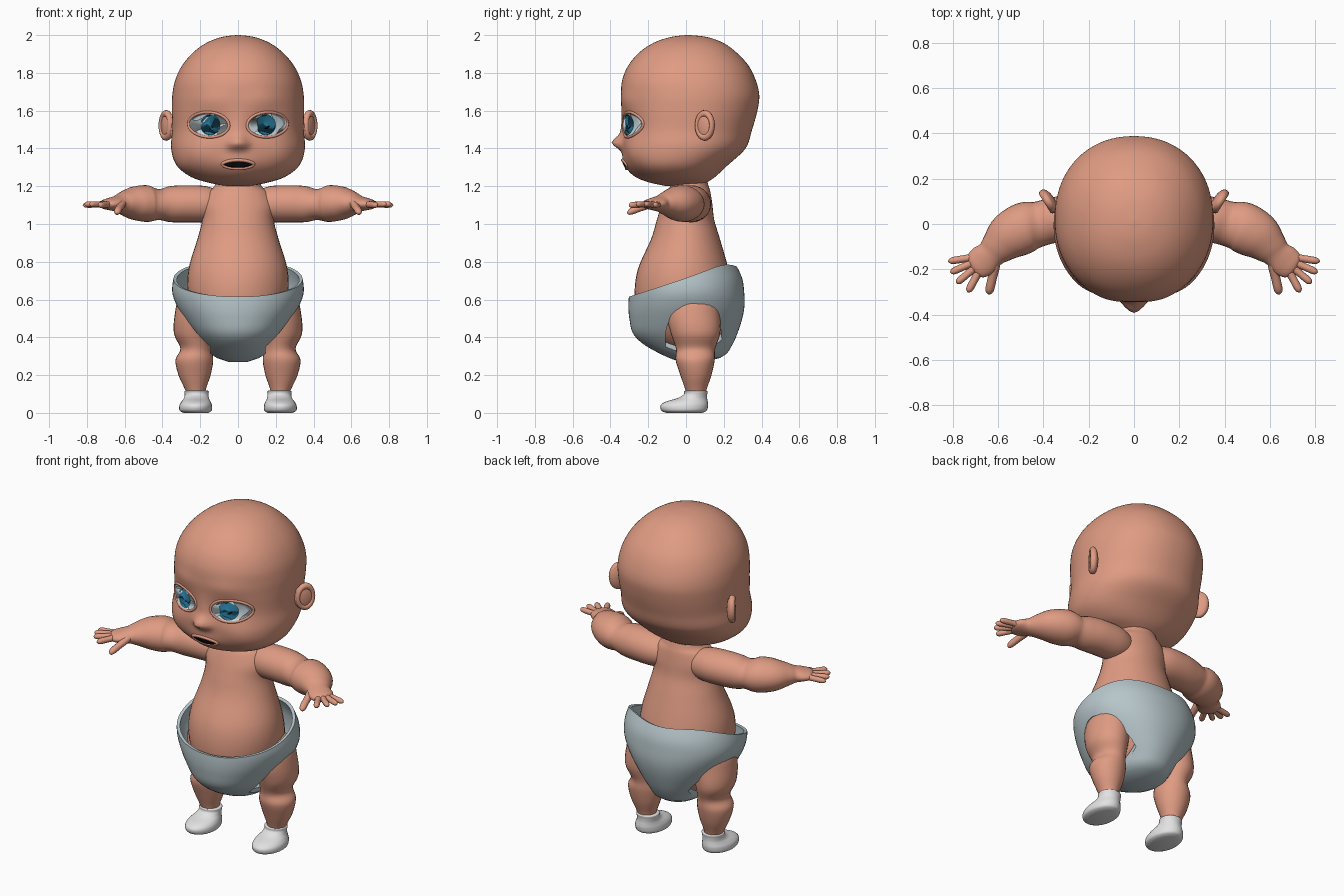
import bpy, bmesh, math
from mathutils import Vector
from mathutils.bvhtree import BVHTree

if "Cube" in bpy.data.objects:
    bpy.data.objects.remove(bpy.data.objects["Cube"])


def material(name, rgb):
    m = bpy.data.materials.new(name)
    m.diffuse_color = (*rgb, 1)
    m.use_nodes = True
    m.node_tree.nodes["Principled BSDF"].inputs["Base Color"].default_value = m.diffuse_color
    return m


SKIN = material("skin", (0.74, 0.33, 0.225))
CLOTH = material("diaper_cloth", (0.47, 0.56, 0.59))
SHOE = material("shoe_white", (0.76, 0.76, 0.76))
EYE = material("eye_white", (0.62, 0.72, 0.76))
IRIS = material("iris_blue", (0.02, 0.17, 0.29))
BLACK = material("black", (0.004, 0.004, 0.005))


def finish(name, bm, mat):
    bmesh.ops.recalc_face_normals(bm, faces=bm.faces)
    me = bpy.data.meshes.new(name)
    bm.to_mesh(me)
    bm.free()
    me.materials.append(mat)
    me.polygons.foreach_set("use_smooth", [True] * len(me.polygons))
    ob = bpy.data.objects.new(name, me)
    bpy.context.collection.objects.link(ob)
    return ob


def spline(rows, u):
    """Catmull-Rom sample through rows of numbers, u counted in rows."""
    n = len(rows) - 1
    i = min(int(u), n - 1)
    t = u - i
    a, b, c, d = (rows[max(0, min(n, i + k))] for k in (-1, 0, 1, 2))
    return [0.5 * (2 * q + (r - p) * t + (2 * p - 5 * q + 4 * r - s) * t * t
                   + (3 * q - p - 3 * r + s) * t ** 3)
            for p, q, r, s in zip(a, b, c, d)]


def dense(rows, sub):
    return [spline(rows, k / sub) for k in range((len(rows) - 1) * sub + 1)]


def skin_rings(name, rings, mat, caps=True):
    bm = bmesh.new()
    vs = [[bm.verts.new(p) for p in r] for r in rings]
    n = len(vs[0])
    for a, b in zip(vs, vs[1:]):
        for i in range(n):
            bm.faces.new((a[i], a[(i + 1) % n], b[(i + 1) % n], b[i]))
    if caps:
        bm.faces.new(vs[0])
        bm.faces.new(vs[-1])
    return finish(name, bm, mat)


def section(a, power):
    c, s = math.cos(a), math.sin(a)
    return (math.copysign(abs(c) ** (2 / power), c),
            math.copysign(abs(s) ** (2 / power), s))


def stack(name, rows, mat, seg=32, sub=5, power=2.0, side=1, bump=None):
    """Upright form; rows are z, centre x, half width, front y, back y."""
    rings = []
    for z, cx, rx, yf, yb in dense(rows, sub):
        ring = []
        for i in range(seg):
            c, s = section(math.tau * i / seg, power)
            p = Vector((side * cx + rx * c, (yf + yb) / 2 + (yb - yf) / 2 * s, z))
            if bump and s < 0:
                p.y -= bump(p) * min(1, -2 * s)
            ring.append(p)
        rings.append(ring)
    return skin_rings(name, rings, mat)


def limb(name, rows, mat, side, seg=20, sub=5):
    """Form swept along a path; rows are x, y, z, flat radius, vertical radius."""
    pts = dense(rows, sub)
    rings = []
    for k, (x, y, z, rh, rv) in enumerate(pts):
        p, q = pts[max(0, k - 1)], pts[min(len(pts) - 1, k + 1)]
        t = Vector((q[0] - p[0], q[1] - p[1], 0)).normalized()
        ring = []
        for i in range(seg):
            a = math.tau * i / seg
            h = rh * math.cos(a)
            ring.append(Vector((side * (x - t.y * h), y + t.x * h, z + rv * math.sin(a))))
        rings.append(ring)
    return skin_rings(name, rings, mat)


# head, with nose, sockets, cheeks and chin raised from the surface
BUMPS = [(0, 1.43, 0.042, 0.034, 0.05), (0, 1.49, 0.04, 0.07, 0.012),
         (0, 1.32, 0.10, 0.05, 0.015), (0, 1.255, 0.09, 0.035, 0.012)]
for sx in (-1, 1):
    BUMPS += [(sx * 0.15, 1.53, 0.09, 0.055, -0.018), (sx * 0.24, 1.37, 0.09, 0.07, 0.015),
              (sx * 0.038, 1.418, 0.022, 0.02, 0.014), (sx * 0.14, 1.66, 0.10, 0.05, 0.008)]


def face_bump(p):
    return sum(h * math.exp(-((p.x - x) / w) ** 2 - ((p.z - z) / t) ** 2)
               for x, z, w, t, h in BUMPS)


head = stack("head", [
    (1.20, 0, 0.06, -0.10, 0.07), (1.22, 0, 0.16, -0.19, 0.11), (1.25, 0, 0.25, -0.255, 0.155),
    (1.31, 0, 0.325, -0.31, 0.22), (1.40, 0, 0.354, -0.335, 0.315), (1.50, 0, 0.348, -0.335, 0.35),
    (1.60, 0, 0.35, -0.34, 0.378), (1.68, 0, 0.348, -0.343, 0.388), (1.76, 0, 0.333, -0.338, 0.37),
    (1.84, 0, 0.295, -0.305, 0.33), (1.91, 0, 0.235, -0.245, 0.265), (1.96, 0, 0.165, -0.17, 0.195),
    (1.99, 0, 0.085, -0.08, 0.11), (2.0, 0, 0.01, 0.0, 0.02)],
    SKIN, seg=128, sub=6, power=2.15, bump=face_bump)
TREE = BVHTree.FromPolygons([v.co for v in head.data.vertices],
                            [p.vertices[:] for p in head.data.polygons])


def on_face(x, z, lift):
    hit = TREE.ray_cast(Vector((x, -1, z)), Vector((0, 1, 0)))[0]
    return Vector((x, hit.y - lift, z))


def lens(cx, cz, w, h, sharp, tilt=0.0, r=1.0, n=40):
    out = []
    for i in range(n):
        c, s = math.cos(math.tau * i / n), math.sin(math.tau * i / n)
        out.append((cx + r * w * c, cz + r * (h * math.copysign(abs(s) ** sharp, s) + tilt * c)))
    return out


def face_plate(name, mat, lift, *shape):
    rings = [[on_face(x, z, lift) for x, z in lens(*shape, r=r)]
             for r in (1, 0.8, 0.6, 0.4, 0.2, 0.02)]
    return skin_rings(name, rings, mat)


def face_rim(name, radius, *shape):
    cu = bpy.data.curves.new(name, 'CURVE')
    cu.dimensions = '3D'
    cu.bevel_depth, cu.bevel_resolution = radius, 2
    pts = lens(*shape)
    sp = cu.splines.new('POLY')
    sp.points.add(len(pts) - 1)
    for q, (x, z) in zip(sp.points, pts):
        q.co = (*on_face(x, z, 0), 1)
    sp.use_cyclic_u = True
    cu.materials.append(SKIN)
    ob = bpy.data.objects.new(name, cu)
    bpy.context.collection.objects.link(ob)
    bpy.ops.object.select_all(action='DESELECT')
    ob.select_set(True)
    bpy.context.view_layer.objects.active = ob
    bpy.ops.object.convert(target='MESH')


# mouth and lips
face_plate("mouth", BLACK, 0.005, 0, 1.316, 0.078, 0.018, 1.2)
face_rim("lips", 0.009, 0, 1.316, 0.082, 0.022, 1.2)

# torso with belly and neck
stack("torso", [
    (0.31, 0, 0.08, -0.03, 0.10), (0.40, 0, 0.17, -0.20, 0.20), (0.50, 0, 0.23, -0.25, 0.25),
    (0.62, 0, 0.265, -0.272, 0.25), (0.76, 0, 0.262, -0.255, 0.225), (0.92, 0, 0.215, -0.185, 0.18),
    (1.02, 0, 0.19, -0.155, 0.15), (1.10, 0, 0.195, -0.13, 0.14), (1.165, 0, 0.165, -0.105, 0.13),
    (1.20, 0, 0.125, -0.085, 0.12), (1.27, 0, 0.11, -0.08, 0.10)], SKIN, seg=40)

# fingers as base x, base y, tip x, tip y, tip z, radius; thumb last
FINGERS = [(0.695, -0.145, 0.822, -0.165, 1.10, 0.016), (0.71, -0.17, 0.812, -0.215, 1.105, 0.016),
           (0.705, -0.195, 0.785, -0.262, 1.105, 0.016), (0.68, -0.20, 0.735, -0.302, 1.10, 0.017),
           (0.615, -0.19, 0.643, -0.312, 1.06, 0.02)]

for s, tag in ((-1, "right"), (1, "left")):
    # eyes
    face_plate(tag + "_eye_white", EYE, 0.004, s * 0.155, 1.526, 0.103, 0.062, 1.05, s * 0.004)
    face_plate(tag + "_iris", IRIS, 0.007, s * 0.147, 1.525, 0.052, 0.054, 1)
    face_plate(tag + "_pupil", BLACK, 0.009, s * 0.147, 1.525, 0.021, 0.022, 1)
    face_rim(tag + "_eyelid", 0.008, s * 0.155, 1.526, 0.107, 0.066, 1.05, s * 0.004)

    # ears: flat disc with a rolled rim
    turn = -s * math.radians(32)
    bpy.ops.mesh.primitive_uv_sphere_add(segments=24, ring_count=14, radius=1,
                                         location=(s * 0.372, 0.1, 1.52), rotation=(0, 0, turn))
    ear = bpy.context.object
    ear.scale = (0.024, 0.06, 0.075)
    ear.name = tag + "_ear"
    bpy.ops.mesh.primitive_torus_add(major_segments=28, minor_segments=10, major_radius=0.06,
                                     minor_radius=0.018, location=(s * 0.38, 0.1, 1.522),
                                     rotation=(0, math.pi / 2, turn))
    rim = bpy.context.object
    rim.scale = (1.05, 0.75, 1)
    rim.name = tag + "_ear_rim"
    for ob in (ear, rim):
        ob.data.materials.append(SKIN)
        ob.data.polygons.foreach_set("use_smooth", [True] * len(ob.data.polygons))

    # arm running into the palm
    limb(tag + "_arm", [
        (0.08, 0.03, 1.10, 0.07, 0.07), (0.17, 0.03, 1.105, 0.10, 0.095), (0.28, 0.025, 1.107, 0.105, 0.098),
        (0.36, 0.015, 1.105, 0.10, 0.095), (0.42, 0.0, 1.103, 0.10, 0.082), (0.48, -0.015, 1.108, 0.112, 0.097),
        (0.55, -0.055, 1.11, 0.105, 0.088), (0.605, -0.105, 1.11, 0.078, 0.062), (0.635, -0.135, 1.108, 0.064, 0.045),
        (0.67, -0.165, 1.106, 0.07, 0.034), (0.705, -0.19, 1.104, 0.055, 0.024), (0.72, -0.20, 1.104, 0.01, 0.006)],
        SKIN, s, seg=28)
    for k, (bx, by, tx, ty, tz, r) in enumerate(FINGERS):
        rows = [(bx + (tx - bx) * t, by + (ty - by) * t, 1.104 + (tz - 1.104) * t, r * w, r * w)
                for t, w in ((-0.35, 0.9), (0, 1.1), (0.4, 1), (0.75, 1), (0.92, 0.75), (1, 0.1))]
        limb(f"{tag}_{'thumb' if k == 4 else 'finger_%d' % (k + 1)}", rows, SKIN, s, seg=10, sub=3)

    # leg with knee crease
    stack(tag + "_leg", [
        (0.06, 0.215, 0.045, 0.01, 0.10), (0.12, 0.225, 0.054, -0.003, 0.108), (0.20, 0.23, 0.085, -0.03, 0.135),
        (0.28, 0.231, 0.10, -0.055, 0.152), (0.34, 0.222, 0.083, -0.053, 0.155), (0.42, 0.235, 0.104, -0.08, 0.18),
        (0.52, 0.222, 0.113, -0.105, 0.18), (0.61, 0.20, 0.11, -0.10, 0.17), (0.68, 0.18, 0.05, -0.05, 0.10)],
        SKIN, seg=28, side=s)

    # shoe
    stack(tag + "_shoe", [
        (0.0, 0.222, 0.065, -0.105, 0.085), (0.012, 0.224, 0.085, -0.13, 0.11), (0.04, 0.224, 0.086, -0.135, 0.117),
        (0.06, 0.222, 0.077, -0.105, 0.115), (0.078, 0.22, 0.066, -0.045, 0.112), (0.098, 0.219, 0.063, -0.012, 0.112),
        (0.115, 0.219, 0.064, -0.01, 0.114), (0.118, 0.219, 0.05, 0.0, 0.10)],
        SHOE, seg=28, sub=4, side=s)

# diaper bowl: low waist at the front, high at the back
BOWL = [(0.27, 0.05, -0.03, 0.10), (0.30, 0.13, -0.11, 0.20), (0.36, 0.18, -0.22, 0.245),
        (0.42, 0.23, -0.28, 0.272), (0.50, 0.285, -0.30, 0.298), (0.57, 0.325, -0.305, 0.31),
        (0.64, 0.348, -0.30, 0.308), (0.72, 0.34, -0.29, 0.295), (0.82, 0.31, -0.27, 0.245)]
BOWL_FINE = dense(BOWL, 12)


def bowl_at(z):
    for a, b in zip(BOWL_FINE, BOWL_FINE[1:]):
        if z <= b[0]:
            t = max(0, (z - a[0]) / (b[0] - a[0]))
            return [p + (q - p) * t for p, q in zip(a, b)]
    return BOWL_FINE[-1]


rings = []
for k in range(25):
    ring = []
    for i in range(56):
        c, s = section(math.tau * i / 56, 2.1)
        top = 0.715 + 0.10 * s - 0.04 * max(0, s) ** 6
        z, rx, yf, yb = bowl_at(0.27 + (top - 0.27) * k / 24)
        ring.append(Vector((rx * c, (yf + yb) / 2 + (yb - yf) / 2 * s, z)))
    rings.append(ring)
bm_bowl = skin_rings("diaper", rings, CLOTH, caps=False)
bm = bmesh.new()
bm.from_mesh(bm_bowl.data)
bmesh.ops.holes_fill(bm, edges=[e for e in bm.edges if e.is_boundary and e.verts[0].co.z < 0.28])
bmesh.ops.recalc_face_normals(bm, faces=bm.faces)
if max(bm.verts, key=lambda v: v.co.x).normal.x < 0:
    bmesh.ops.reverse_faces(bm, faces=bm.faces)
bm.to_mesh(bm_bowl.data)
bm.free()
bpy.context.view_layer.objects.active = bm_bowl
shell = bm_bowl.modifiers.new("thickness", 'SOLIDIFY')
shell.thickness, shell.offset = 0.018, -1
bpy.ops.object.modifier_apply(modifier="thickness")

# leg openings
for s in (-1, 1):
    bpy.ops.mesh.primitive_cylinder_add(vertices=32, radius=1, depth=0.4,
                                        location=(s * 0.345, 0.04, 0.39), rotation=(0, math.pi / 2, 0))
    cutter = bpy.context.object
    cutter.name = "leg_opening_cutter"
    cutter.scale = (0.19, 0.15, 1)
    cutter.hide_render = True
    bpy.context.view_layer.objects.active = bm_bowl
    cut = bm_bowl.modifiers.new("opening", 'BOOLEAN')
    cut.operation, cut.object, cut.solver = 'DIFFERENCE', cutter, 'EXACT'
    bpy.ops.object.modifier_apply(modifier="opening")
    bpy.data.objects.remove(cutter)
bpy.ops.object.select_all(action='DESELECT')
bm_bowl.select_set(True)
bpy.context.view_layer.objects.active = bm_bowl
bpy.ops.object.shade_smooth_by_angle(angle=math.radians(40))
